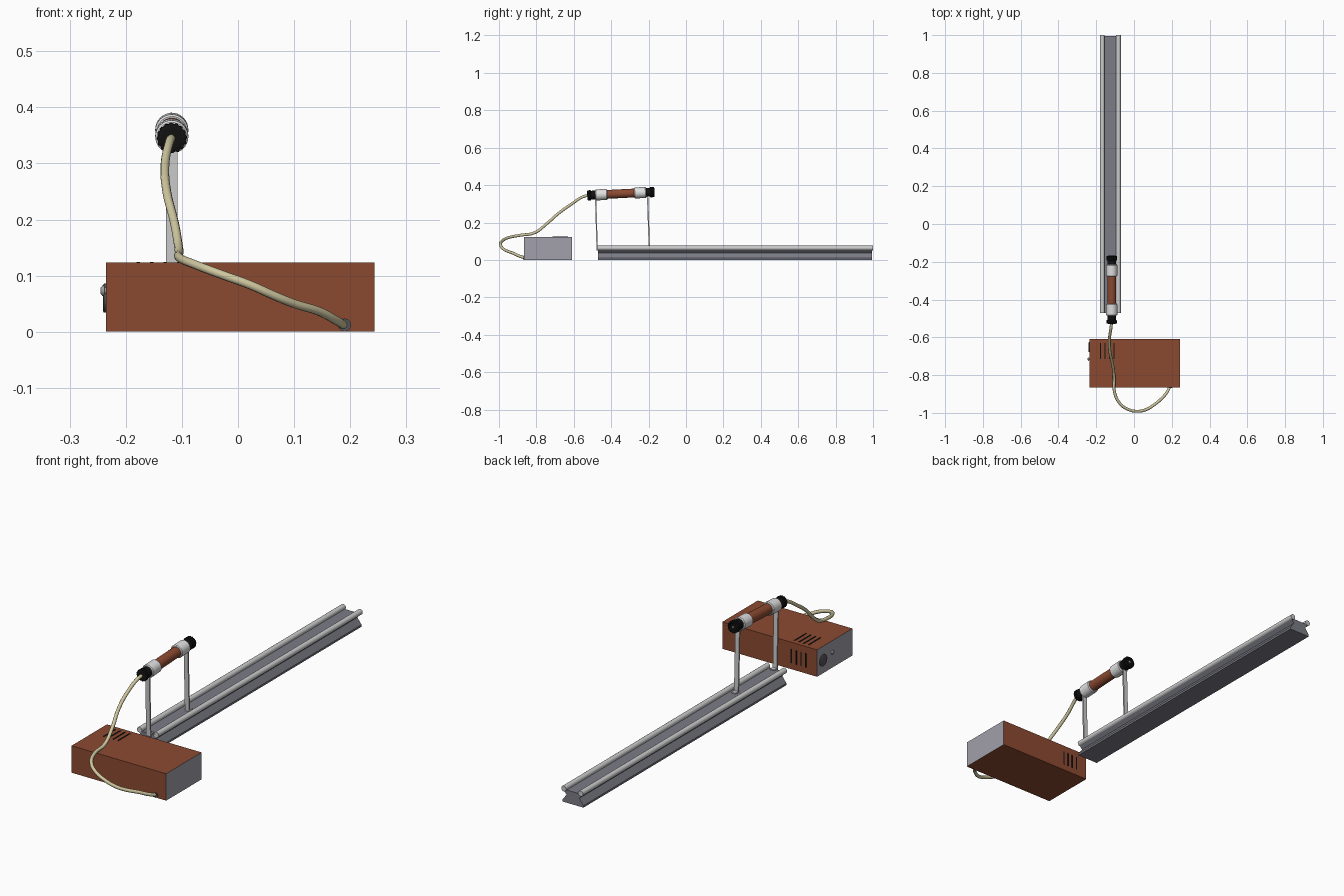
import bpy, bmesh, math
from mathutils import Vector

if "Cube" in bpy.data.objects:
    bpy.data.objects.remove(bpy.data.objects["Cube"])


def mat(name, r, g, b):
    m = bpy.data.materials.new(name)
    m.diffuse_color = (r, g, b, 1)
    m.use_nodes = True
    m.node_tree.nodes["Principled BSDF"].inputs["Base Color"].default_value = m.diffuse_color
    return m


BROWN = mat("brown_enamel", 0.26, 0.068, 0.03)
PANEL = mat("panel_grey", 0.36, 0.35, 0.40)
RAIL = mat("rail_grey", 0.20, 0.20, 0.24)
METAL = mat("light_metal", 0.60, 0.60, 0.60)
WHITE = mat("white_collar", 0.76, 0.75, 0.75)
BLACK = mat("black_rubber", 0.006, 0.006, 0.006)
DARK = mat("dark_grey", 0.09, 0.09, 0.10)
CORD = mat("cream_cord", 0.62, 0.57, 0.35)


def finish(name, bm, *mats, smooth=False):
    bmesh.ops.recalc_face_normals(bm, faces=bm.faces[:])
    me = bpy.data.meshes.new(name)
    bm.to_mesh(me)
    bm.free()
    for m in mats:
        me.materials.append(m)
    ob = bpy.data.objects.new(name, me)
    bpy.context.collection.objects.link(ob)
    if smooth:
        bpy.ops.object.select_all(action='DESELECT')
        ob.select_set(True)
        bpy.context.view_layer.objects.active = ob
        bpy.ops.object.shade_smooth_by_angle(angle=math.radians(35))
    return ob


def box(name, lo, hi, *mats, side_mat=False):
    bm = bmesh.new()
    bmesh.ops.create_cube(bm, size=1)
    for v in bm.verts:
        v.co = [(a + b) / 2 + c * (b - a) for a, b, c in zip(lo, hi, v.co)]
    bm.normal_update()
    if side_mat:
        for f in bm.faces:
            f.material_index = int(abs(f.normal.x) > 0.5)
    return finish(name, bm, *mats)


def sweep(name, rings, m, smooth=False):
    """Skin a list of equal-length point loops and close both ends."""
    bm = bmesh.new()
    loops = [[bm.verts.new(p) for p in r] for r in rings]
    n = len(loops[0])
    for a, b in zip(loops, loops[1:]):
        for i in range(n):
            j = (i + 1) % n
            bm.faces.new((a[i], a[j], b[j], b[i]))
    bm.faces.new(loops[0])
    bm.faces.new(loops[-1])
    return finish(name, bm, m, smooth=smooth)


def lathe(name, start, axis, profile, m, n=32, rib=0.0, smooth=True):
    """Revolve (distance, radius) pairs about an axis; rib alternates the radius."""
    d = Vector(axis).normalized()
    u = d.cross(Vector((0, 0, 1))).normalized()
    w = u.cross(d)
    rings = []
    for t, r in profile:
        ring = []
        for i in range(n):
            a = 2 * math.pi * i / n
            rr = r * (1 - rib * ((i // 2) % 2))
            ring.append(Vector(start) + d * t + (u * math.cos(a) + w * math.sin(a)) * rr)
        rings.append(ring)
    return sweep(name, rings, m, smooth)


# power supply case, grey end panels
box("supply_case", (-0.235, -0.865, 0), (0.243, -0.61, 0.123), BROWN, PANEL, side_mat=True)

# vent slots on the top and back
for i in range(4):
    x = -0.178 + 0.024 * i
    box(f"top_vent_{i}", (x - 0.003, -0.715, 0.122), (x + 0.003, -0.63, 0.1245), BLACK)
    box(f"back_vent_{i}", (x - 0.003, -0.611, 0.028), (x + 0.003, -0.6085, 0.092), BLACK)

# controls on the left end panel
lathe("control_dial", (-0.234, -0.652, 0.06), (-1, 0, 0),
      [(0, 0.026), (0.005, 0.026), (0.007, 0.022)], DARK)
lathe("switch_knob", (-0.234, -0.715, 0.073), (-1, 0, 0),
      [(0, 0.005), (0.003, 0.006), (0.005, 0.009), (0.008, 0.009), (0.011, 0.005)], METAL, n=16)

# bench rail: waisted body
RX = -0.125
half = [(0.053, 0.0), (0.053, 0.009), (0.032, 0.037), (0.048, 0.054), (0.048, 0.058)]
section = half + [(-x, z) for x, z in reversed(half)]
sweep("rail_body", [[(RX + x, y, z) for x, z in section] for y in (-0.47, 0.994)], RAIL)

# bench rail: two light runners
for s, side in ((-1, "left"), (1, "right")):
    lathe(f"{side}_runner", (RX + s * 0.0425, -0.472, 0.0635), (0, 1, 0),
          [(0, 0.0125), (1.472, 0.0125)], METAL, n=16)

# flat posts with small feet
TX = -0.118
for name, y0, y1, z0 in (("front", -0.475, -0.483, 0.05), ("rear", -0.196, -0.205, 0.056)):
    rings = [[(TX + a * 0.0105, y + b * 0.0035, z)
              for a, b in ((-1, -1), (1, -1), (1, 1), (-1, 1))]
             for y, z in ((y0, z0), (y1, 0.335))]
    sweep(f"{name}_post", rings, METAL)
    box(f"{name}_post_foot", (TX - 0.0105, y0, 0.056), (TX + 0.0105, y0 + 0.022, 0.063), METAL)

# discharge tube, tilted slightly up toward the rear
A = Vector((TX, -0.528, 0.345))
D = Vector((0, 0.358, 0.018))
lathe("tube_barrel", A, D, [(0.09, 0.0235), (0.27, 0.0235)], BROWN)
for name, t in (("front", 0.043), ("rear", 0.251)):
    lathe(f"{name}_collar", A, D,
          [(t, 0.026), (t + 0.004, 0.0295), (t + 0.06, 0.0295), (t + 0.064, 0.026)], WHITE)

# ribbed end caps with smooth necks
lathe("front_cap", A, D, [(0, 0.02), (0.002, 0.027), (0.018, 0.027), (0.02, 0.025)],
      BLACK, n=64, rib=0.07, smooth=False)
lathe("front_cap_neck", A, D, [(0.015, 0.0235), (0.046, 0.0235)], BLACK)
lathe("rear_cap_neck", A, D, [(0.312, 0.0235), (0.345, 0.0235)], BLACK)
lathe("rear_cap", A, D, [(0.335, 0.025), (0.337, 0.0275), (0.358, 0.0275), (0.36, 0.021),
                         (0.356, 0.016), (0.356, 0.006)],
      BLACK, n=64, rib=0.07, smooth=False)
lathe("rear_cap_pin", A, D, [(0.35, 0.004), (0.358, 0.004)], METAL, n=12)

# power cord, draped over the case and looping back into its front
path = [(-0.118, -0.515, 0.346), (-0.122, -0.55, 0.338), (-0.13, -0.61, 0.30),
        (-0.127, -0.68, 0.25), (-0.113, -0.745, 0.193), (-0.105, -0.81, 0.145),
        (-0.104, -0.885, 0.132), (-0.075, -0.95, 0.119), (-0.03, -0.982, 0.102),
        (0.02, -0.9915, 0.084), (0.065, -0.982, 0.064), (0.10, -0.962, 0.05),
        (0.145, -0.925, 0.036), (0.175, -0.89, 0.02), (0.19, -0.86, 0.011)]
cu = bpy.data.curves.new("power_cord_path", 'CURVE')
cu.dimensions = '3D'
cu.bevel_depth = 0.0078
cu.bevel_resolution = 3
cu.resolution_u = 6
cu.use_fill_caps = True
sp = cu.splines.new('BEZIER')
sp.bezier_points.add(len(path) - 1)
for p, co in zip(sp.bezier_points, path):
    p.co = co
    p.handle_left_type = p.handle_right_type = 'AUTO'
cu.materials.append(CORD)
sp.use_smooth = True
cord = bpy.data.objects.new("power_cord", cu)
bpy.context.collection.objects.link(cord)
bpy.ops.object.select_all(action='DESELECT')
cord.select_set(True)
bpy.context.view_layer.objects.active = cord
bpy.ops.object.convert(target='MESH')

# cord grommets
lathe("case_grommet", (0.19, -0.864, 0.012), (0, -1, 0), [(0, 0.0115), (0.004, 0.0115)], DARK, n=20)
